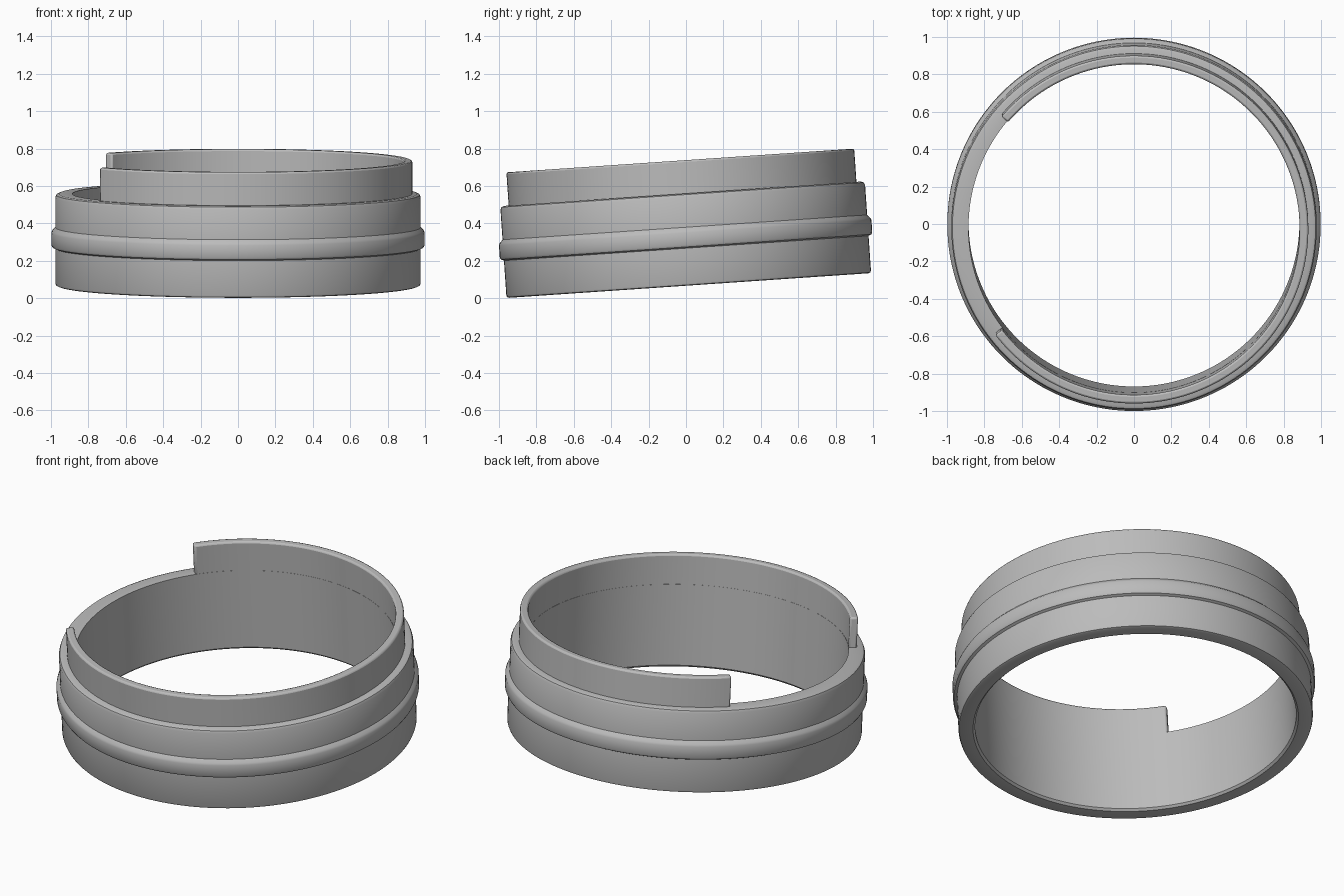
import bpy
import bmesh
from math import radians, cos, sin
from mathutils import Matrix

cube = bpy.data.objects.get("Cube")
if cube:
    bpy.data.objects.remove(cube, do_unlink=True)

# Single grey material
grey = bpy.data.materials.new("plain grey")
grey.use_nodes = True
colour = (0.5, 0.5, 0.5, 1)
grey.diffuse_color = colour
grey.node_tree.nodes["Principled BSDF"].inputs["Base Color"].default_value = colour

# The whole ring leans back a little
TILT = Matrix.Translation((0, 0.015, 0.068)) @ Matrix.Rotation(radians(3.9), 4, "X")


def revolve(name, profile, start, end, steps):
    """Sweep a closed (radius, height) profile around the ring axis."""
    full = end - start >= 360
    bm = bmesh.new()
    rows = []
    for i in range(steps if full else steps + 1):
        a = radians(start + (end - start) * i / steps)
        rows.append([bm.verts.new((r * cos(a), r * sin(a), h)) for r, h in profile])
    n = len(profile)
    for i in range(steps):
        a, b = rows[i], rows[(i + 1) % len(rows)]
        for j in range(n):
            k = (j + 1) % n
            bm.faces.new((a[j], b[j], b[k], a[k]))
    if not full:
        bm.faces.new(rows[0])
        bm.faces.new(rows[-1])
    bmesh.ops.recalc_face_normals(bm, faces=bm.faces)
    mesh = bpy.data.meshes.new(name)
    bm.to_mesh(mesh)
    bm.free()
    mesh.materials.append(grey)
    obj = bpy.data.objects.new(name, mesh)
    bpy.context.collection.objects.link(obj)
    obj.matrix_world = TILT
    return obj


def smooth(obj):
    bpy.ops.object.select_all(action="DESELECT")
    obj.select_set(True)
    bpy.context.view_layer.objects.active = obj
    bpy.ops.object.shade_smooth_by_angle(angle=radians(30))


INNER, BODY, FLANGE, COLLAR = 0.885, 0.977, 0.998, 0.932

# Main band: lower wall, raised rib, upper wall with rounded shoulder
band = revolve("main_band", [
    (INNER + 0.012, 0), (BODY - 0.014, 0), (BODY - 0.004, 0.004), (BODY, 0.014),
    (BODY, 0.2), (FLANGE - 0.006, 0.207), (FLANGE, 0.218),
    (FLANGE, 0.283), (FLANGE - 0.005, 0.295), (BODY, 0.312),
    (BODY, 0.472), (BODY - 0.006, 0.486), (BODY - 0.02, 0.492),
    (INNER, 0.492), (INNER, 0.012),
], 0, 360, 160)
smooth(band)

# Thin upper collar, open on one side
collar = revolve("upper_collar", [
    (INNER + 0.001, 0.465), (COLLAR, 0.465), (COLLAR, 0.67), (INNER + 0.001, 0.67),
], -142.7, 139.5, 126)
bevel = collar.modifiers.new("soft_edges", "BEVEL")
bevel.width = 0.01
bevel.segments = 2
bevel.limit_method = "ANGLE"
bevel.angle_limit = radians(40)
smooth(collar)
